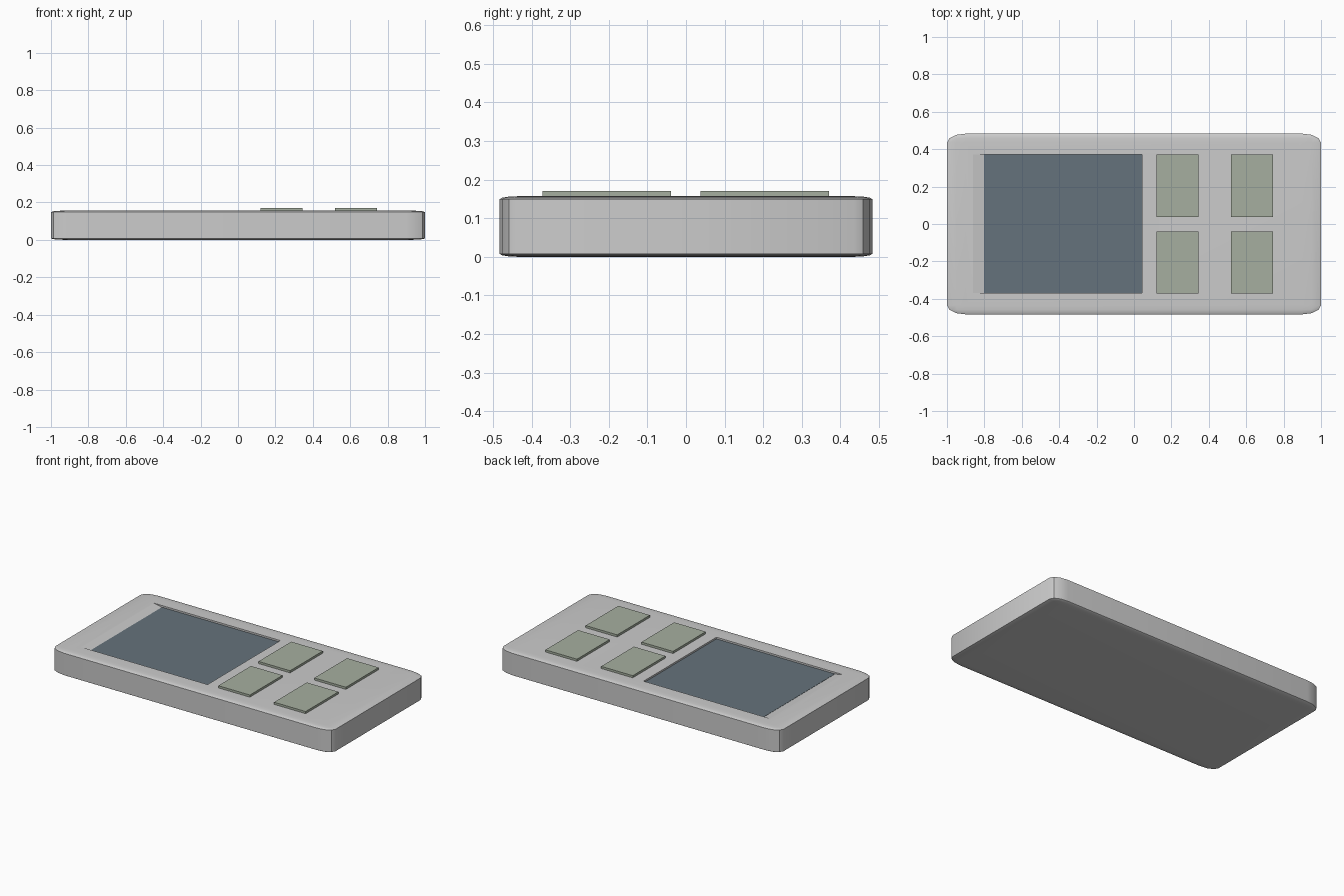
import bpy, bmesh
from mathutils import Vector

if "Cube" in bpy.data.objects:
    bpy.data.objects.remove(bpy.data.objects["Cube"])

TOP = 0.157


def material(name, rgb):
    m = bpy.data.materials.new(name)
    m.diffuse_color = (*rgb, 1)
    m.use_nodes = True
    m.node_tree.nodes["Principled BSDF"].inputs["Base Color"].default_value = m.diffuse_color
    return m


def add_object(name, bm, mat=None):
    bmesh.ops.recalc_face_normals(bm, faces=bm.faces)
    mesh = bpy.data.meshes.new(name)
    bm.to_mesh(mesh)
    bm.free()
    ob = bpy.data.objects.new(name, mesh)
    bpy.context.collection.objects.link(ob)
    if mat:
        mesh.materials.append(mat)
    return ob


def box(name, x, y, z, mat=None, bevel=0):
    bm = bmesh.new()
    bmesh.ops.create_cube(bm, size=2)
    if bevel:
        bmesh.ops.bevel(bm, geom=bm.edges[:], offset=bevel, segments=3,
                        profile=0.5, affect='EDGES')
    lo, hi = (Vector(v) for v in zip(x, y, z))
    for v in bm.verts:
        v.co = (lo + hi) / 2 + v.co * (hi - lo) / 2
    return add_object(name, bm, mat)


def prism(name, profile, y0, y1):
    bm = bmesh.new()
    face = bm.faces.new([bm.verts.new((x, y0, z)) for x, z in profile])
    ext = bmesh.ops.extrude_face_region(bm, geom=[face], use_keep_orig=True)
    verts = [g for g in ext["geom"] if isinstance(g, bmesh.types.BMVert)]
    bmesh.ops.translate(bm, verts=verts, vec=(0, y1 - y0, 0))
    return add_object(name, bm)


screen_mat = material("screen_slate", (0.13, 0.17, 0.20))
button_mat = material("button_sage", (0.38, 0.43, 0.35))

# Rounded slab body
body = box("body", (-1, 1), (-0.483, 0.483), (0, TOP), bevel=0.1)

# Screen recess, with a ramp at its left end
cutter = prism("recess_cutter", [(-0.86, TOP), (-0.80, 0.144), (0.042, 0.144),
                                 (0.042, 0.2), (-0.86, 0.2)], -0.37, 0.372)
cutter.hide_render = True
cutter.hide_set(True)
cut = body.modifiers.new("recess", 'BOOLEAN')
cut.object = cutter
cut.operation = 'DIFFERENCE'
cut.solver = 'EXACT'

# Smooth shading on the body
bpy.context.view_layer.objects.active = body
body.select_set(True)
bpy.ops.object.shade_smooth_by_angle(angle=0.61)

# Screen at the bottom of the recess
box("screen", (-0.803, 0.042), (-0.37, 0.372), (0.14, 0.146), screen_mat)

# Two by two raised buttons
for col, x in (("left", 0.12), ("right", 0.518)):
    for row, y in (("front", -0.372), ("back", 0.038)):
        box(f"button_{row}_{col}", (x, x + 0.225), (y, y + 0.333),
            (0.15, 0.171), button_mat)
